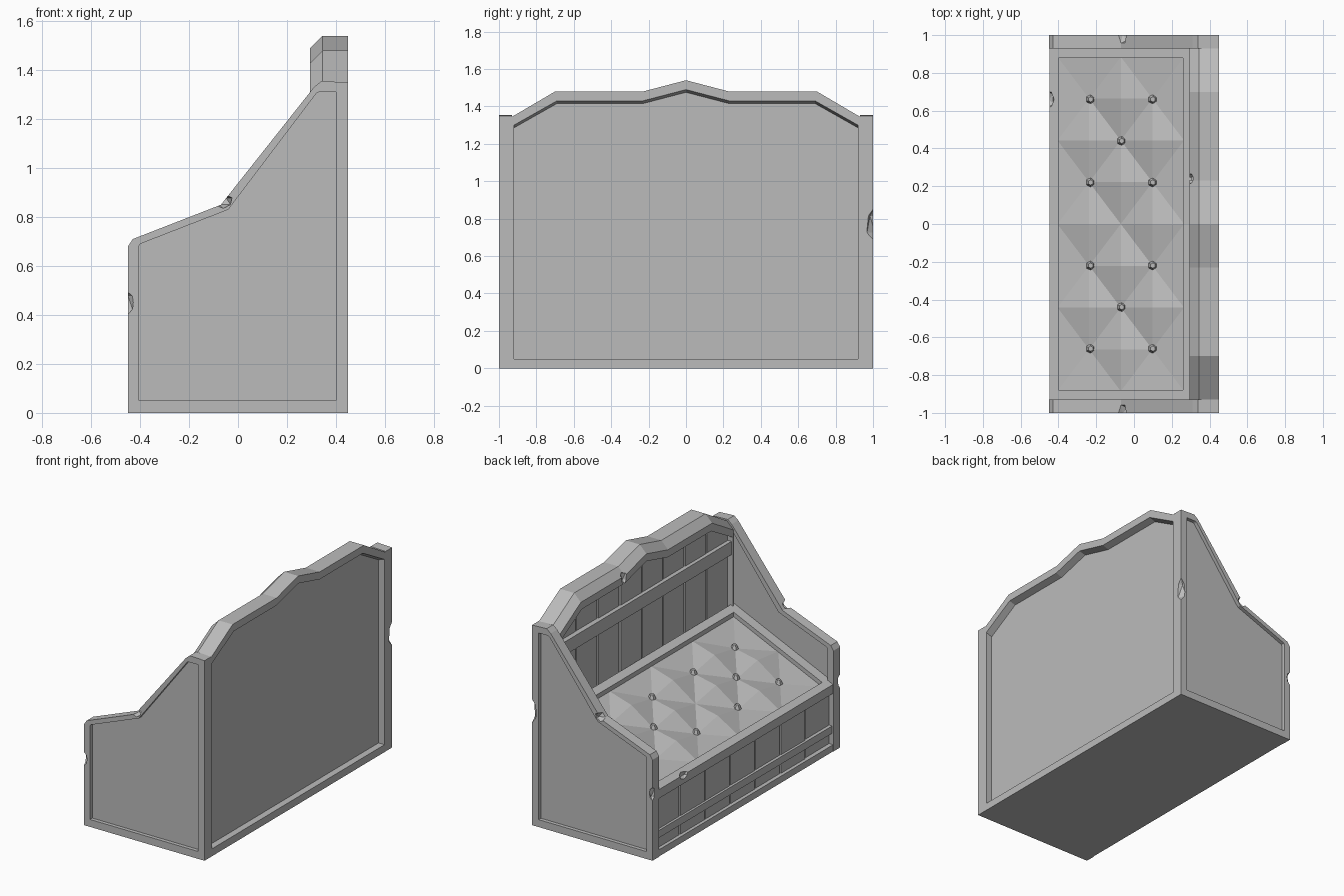
import bpy, bmesh, random
from mathutils import Vector

random.seed(4)
if "Cube" in bpy.data.objects:
    bpy.data.objects.remove(bpy.data.objects["Cube"])

GREY = (0.5, 0.5, 0.5, 1)
mat = bpy.data.materials.new("plain_grey")
mat.use_nodes = True
mat.diffuse_color = GREY
mat.node_tree.nodes["Principled BSDF"].inputs["Base Color"].default_value = GREY


def finish(name, bm):
    bmesh.ops.recalc_face_normals(bm, faces=bm.faces)
    me = bpy.data.meshes.new(name)
    bm.to_mesh(me)
    bm.free()
    me.materials.append(mat)
    ob = bpy.data.objects.new(name, me)
    bpy.context.collection.objects.link(ob)
    return ob


def loft(name, loops, place, ring=False):
    """Join outlines (points, depth); ring closes the loft into a frame."""
    bm = bmesh.new()
    rows = [[bm.verts.new(place(u, v, d)) for u, v in pts] for pts, d in loops]
    pairs = list(zip(rows, rows[1:]))
    if ring:
        pairs.append((rows[-1], rows[0]))
    else:
        bm.faces.new(rows[0])
        bm.faces.new(rows[-1])
    for a, b in pairs:
        for i in range(len(a)):
            j = (i + 1) % len(a)
            bm.faces.new((a[i], a[j], b[j], b[i]))
    return finish(name, bm)


def frame(name, outer, inner, d0, d1, place):
    return loft(name, [(inner, d0), (outer, d0), (outer, d1), (inner, d1)], place, True)


def slab(name, pts, d0, d1, place):
    return loft(name, [(pts, d0), (pts, d1)], place)


def rect(u0, u1, v0, v1):
    return [(u0, v0), (u1, v0), (u1, v1), (u0, v1)]


def lower(pts, drop):
    return [(u, v - drop if v > 0.1 else v) for u, v in pts]


def mirror(half):
    """Complete a symmetric outline whose last point is on the centre line."""
    return half + [(-u, v) for u, v in reversed(half[:-1])]


def facing_x(u, v, d):
    return (d, u, v)


def on_seat(u, v, d):
    return (u, v, 0.45 + 0.45 * (u + 0.45) + d)


def chip(target, spot, size):
    """Knock a small diamond-shaped dent out of an edge."""
    bm = bmesh.new()
    bmesh.ops.create_icosphere(bm, subdivisions=1, radius=1)
    for v in bm.verts:
        v.co = Vector(spot) + Vector(a * b for a, b in zip(v.co, size))
    cutter = finish("chip_cutter", bm)
    cutter.hide_render = True
    cutter.hide_viewport = True
    cutter.display_type = 'WIRE'
    mod = target.modifiers.new("chip", 'BOOLEAN')
    mod.object = cutter
    mod.solver = 'EXACT'


# Side walls: raised border around a recessed panel
side_out = [(-.45, 0), (-.45, .68), (-.43, .71), (-.07, .85), (.31, 1.33), (.34, 1.355), (.45, 1.35)]
side_in = [(-.405, .05), (-.405, .68), (-.40, .69), (-.04, .83), (.32, 1.305), (.33, 1.31), (.40, 1.31)]
side_out.append((.45, 0))
side_in.append((.40, .05))
for label, s in (("left", 1), ("right", -1)):
    def side(u, v, d, s=s):
        return (u, s * d, v)
    border = frame(label + "_side_frame", side_out, side_in, .93, 1, side)
    slab(label + "_side_panel", side_in, .95, .975, side)
    chip(border, (-.06, s * 1.0, .865), (.04, .05, .03))
    chip(border, (-.46, s * 1.01, .45), (.04, .04, .06))
    if s > 0:
        chip(border, (.46, 1.01, .77), (.05, .05, .10))

# Backrest: arched frame with a sloping front edge and a recessed rear panel
arch = mirror([(.93, 0), (.93, 1.345), (.70, 1.48), (.23, 1.48), (0, 1.54)])
arch_in = mirror([(.92, .05), (.92, 1.30), (.69, 1.43), (.23, 1.43), (0, 1.49)])
back = loft("back_frame", [(lower(arch_in, .05), .295), (lower(arch, .05), .295),
                           (arch, .345), (arch, .45), (arch_in, .45)], facing_x, True)
chip(back, (.29, .24, 1.42), (.04, .03, .05))
slab("back_panel", arch_in, .37, .405, facing_x)


def arch_height(y):
    y = abs(y)
    for (a, za), (b, zb) in zip(arch_in[1:], arch_in[2:5]):
        if y >= b - 1e-6:
            return zb + (za - zb) * (y - b) / (a - b)
    return arch_in[4][1]


# Backrest planks and cross rail
w = 1.84 / 8
for i in range(8):
    y0 = -.92 + i * w + .006
    y1 = y0 + w - .012
    pts = [(y0, .6), (y1, .6), (y1, arch_height(y1) - .01), (y0, arch_height(y0) - .01)]
    slab("back_plank", pts, .335 + random.uniform(-.006, .006), .375, facing_x)
slab("back_rail", rect(-.94, .94, 1.13, 1.22), .305, .35, facing_x)

# Base and front planking
slab("base", rect(-.94, .94, 0, .045), -.447, .447, facing_x)
slab("front_backing", rect(-.94, .94, .03, .42), -.39, -.36, facing_x)
w = 1.88 / 7
for i in range(7):
    y0 = -.94 + i * w
    slab("front_plank", rect(y0 + .006, y0 + w - .006, .03, .42),
         -.42 + random.uniform(-.006, .006), -.38, facing_x)
slab("front_rail", rect(-.94, .94, .12, .17), -.44, -.39, facing_x)

# Sloping seat border
lip = frame("seat_frame", rect(-.447, .31, -.955, .955), rect(-.40, .26, -.88, .88),
            -.06, 0, on_seat)
chip(lip, (-.45, .66, .45), (.03, .05, .03))

# Tufted cushion: alternate lattice points are pulled down
bm = bmesh.new()
us = [-.405 + .1675 * i for i in range(5)]
vs = [-.885 + .22125 * j for j in range(9)]
grid = []
for i, u in enumerate(us):
    row = []
    for j, v in enumerate(vs):
        edge = i in (0, 4) or j in (0, 8)
        d = -.03 if edge else (-.045 if (i + j) % 2 == 0 else -.005)
        row.append(bm.verts.new(on_seat(u, v, d)))
    grid.append(row)
for i in range(4):
    for j in range(8):
        a, b, c, d = grid[i][j], grid[i + 1][j], grid[i + 1][j + 1], grid[i][j + 1]
        tris = ((a, b, c), (a, c, d)) if (i + j) % 2 == 0 else ((a, b, d), (b, c, d))
        for t in tris:
            bm.faces.new(t)
cushion = finish("cushion", bm)
if cushion.data.polygons[0].normal.z < 0:
    cushion.data.flip_normals()

# Cushion buttons
spots = [(u, s * v) for u in (-.23, .10) for v in (.22, .66) for s in (1, -1)]
spots += [(-.065, .44), (-.065, -.44)]
for u, v in spots:
    bm = bmesh.new()
    bmesh.ops.create_cone(bm, cap_ends=True, segments=6, radius1=.026, radius2=.014, depth=.03)
    bmesh.ops.translate(bm, verts=bm.verts, vec=on_seat(u, v, -.033))
    finish("cushion_button", bm)
